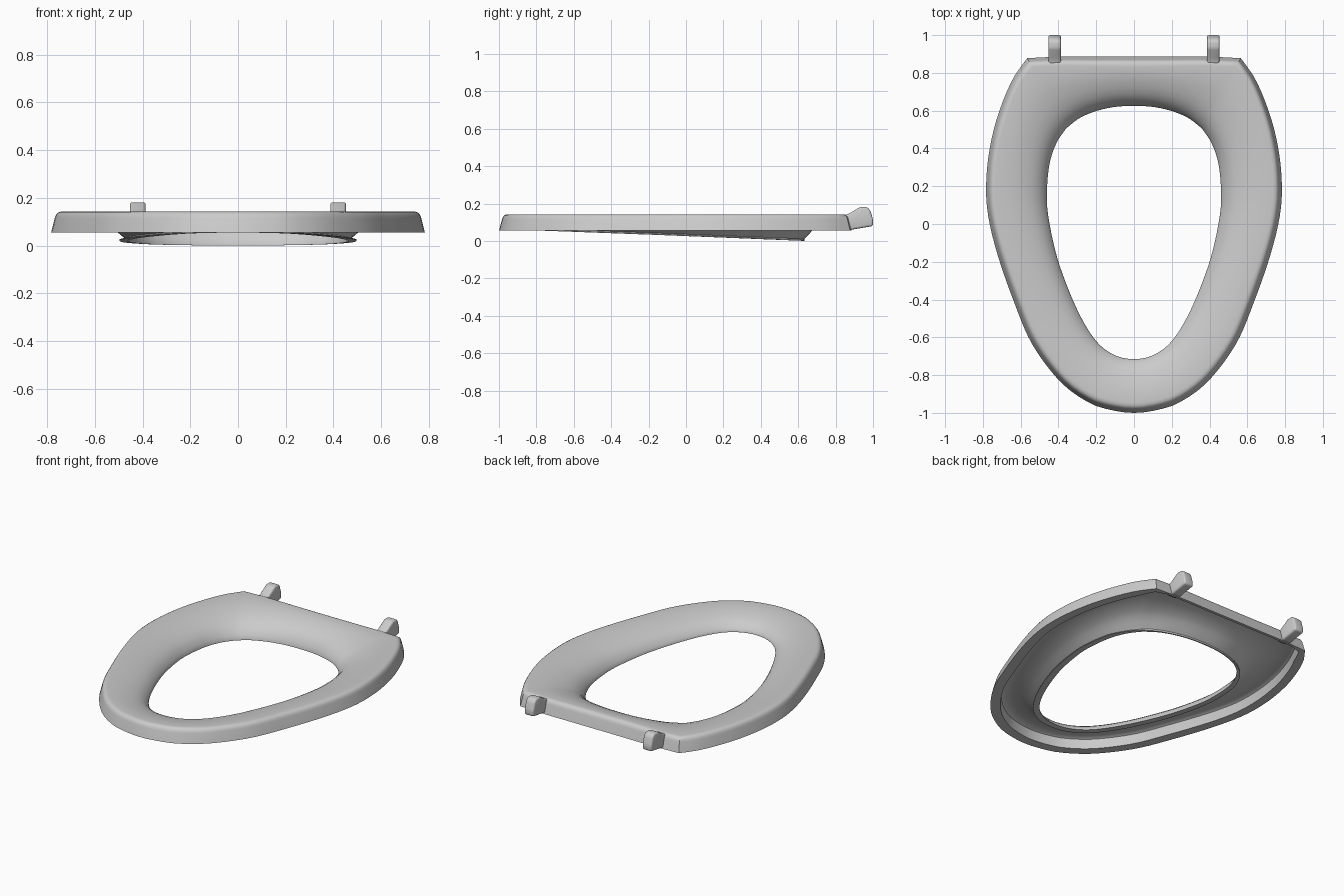
import bpy, bmesh, math
from mathutils import Vector

if "Cube" in bpy.data.objects:
    bpy.data.objects.remove(bpy.data.objects["Cube"])

grey = bpy.data.materials.new("light grey plastic")
grey.use_nodes = True
grey.diffuse_color = (0.6, 0.6, 0.6, 1)
grey.node_tree.nodes["Principled BSDF"].inputs["Base Color"].default_value = (0.6, 0.6, 0.6, 1)

SIDE, BACK = 44, 14          # samples from front to corner, and corner to back centre
TOP, RIM = 0.143, 0.055


def spline(points, count):
    """Evenly spaced samples on a smooth curve through the points."""
    p = [Vector(q) for q in points]
    p = [2 * p[0] - p[1]] + p + [2 * p[-1] - p[-2]]
    if points[0][0] == 0:
        p[0] = Vector((-p[2].x, p[2].y))
    if points[-1][0] == 0:
        p[-1] = Vector((-p[-3].x, p[-3].y))
    fine = []
    for a, b, c, d in zip(p, p[1:], p[2:], p[3:]):
        for k in range(20):
            t = k / 20
            fine.append(0.5 * (2 * b + (c - a) * t + (2 * a - 5 * b + 4 * c - d) * t ** 2
                               + (3 * b - a - 3 * c + d) * t ** 3))
    fine.append(p[-2])
    dist = [0]
    for a, b in zip(fine, fine[1:]):
        dist.append(dist[-1] + (b - a).length)
    out, j = [], 0
    for i in range(count + 1):
        s = dist[-1] * i / count
        while j < len(dist) - 2 and dist[j + 1] < s:
            j += 1
        out.append(fine[j].lerp(fine[j + 1], (s - dist[j]) / (dist[j + 1] - dist[j])))
    return out


def outline(side, back):
    """Half outline from front to back, mirrored into a closed loop."""
    half = spline(side, SIDE) + spline(back, BACK)[1:]
    return half + [Vector((-q.x, q.y)) for q in half[-2:0:-1]]


outer = outline([(0, -1), (.12, -.985), (.24, -.945), (.39, -.835), (.54, -.635), (.64, -.4),
                 (.72, -.17), (.768, .02), (.783, .17), (.773, .34), (.74, .51), (.69, .66),
                 (.635, .78), (.565, .878)],
                [(.565, .878), (.39, .886), (.2, .886), (0, .886)])
inner = outline([(0, -.715), (.1, -.695), (.2, -.62), (.3, -.455), (.4, -.2), (.452, .03),
                 (.461, .17), (.447, .32), (.41, .43), (.36, .505)],
                [(.36, .505), (.29, .56), (.2, .598), (.1, .62), (0, .625)])


def lip_z(y):
    return 0.055 - 0.054 * (y + 0.715) / 1.34


def section(i):
    """Closed cross-section of the ring at one station."""
    o, n = outer[i], inner[i]
    span = (n - o).length
    inward = (n - o) / span
    low = lip_z(n.y)
    drop = TOP - low
    k = min(i, len(outer) - i)
    back = min(max((k - SIDE + 2) / 4, 0), 1)
    rim = 0.06 - 0.042 * back
    flange = 0.04 - 0.032 * min(max((n.y - 0.3) / 0.3, 0), 1)

    rows = [(0, RIM), (0.016, 0.115), (0.02, 0.126), (0.027, 0.136), (0.038, 0.142), (0.052, TOP)]
    # Dished top rolling down into the opening
    dish = [(.35, .03), (.5, .1), (.64, .2), (.76, .32), (.85, .46), (.92, .62), (.97, .8)]
    rows += [(span * t, TOP - drop * f) for t, f in dish]
    rows += [(span, low + 0.006), (span, low)]
    # Flange under the opening, then the hollow underside
    rows += [(span - flange, low), (span - flange, low + 0.004),
             (span - min(flange, 0.014), low + 0.01)]
    rows += [(span * t - 0.016, TOP - drop * f - 0.014) for t, f in reversed(dish[1:-1])]
    rows += [(rim + 0.025, 0.125), (rim + 0.006, 0.115), (rim, RIM)]
    return [(*(o + inward * d), z) for d, z in rows]


def finish(bm, name, angle):
    bmesh.ops.recalc_face_normals(bm, faces=bm.faces)
    mesh = bpy.data.meshes.new(name)
    bm.to_mesh(mesh)
    bm.free()
    mesh.materials.append(grey)
    obj = bpy.data.objects.new(name, mesh)
    bpy.context.collection.objects.link(obj)
    bpy.ops.object.select_all(action="DESELECT")
    obj.select_set(True)
    bpy.context.view_layer.objects.active = obj
    bpy.ops.object.shade_smooth_by_angle(angle=math.radians(angle))
    return obj


# Seat ring
bm = bmesh.new()
loops = [[bm.verts.new(c) for c in section(i)] for i in range(len(outer))]
for a, b in zip(loops, loops[1:] + loops[:1]):
    for j in range(len(a)):
        m = (j + 1) % len(a)
        bm.faces.new((a[j], a[m], b[m], b[j]))
finish(bm, "seat_ring", 40)

# Hinge lugs
lug = [(.83, .075), (.83, .132), (.87, .145), (.93, .182), (.968, .182), (.985, .165),
       (1, .115), (1, .08), (.87, .058)]
for side, name in ((1, "left_hinge_lug"), (-1, "right_hinge_lug")):
    bm = bmesh.new()
    face = bm.faces.new([bm.verts.new((side * 0.42 - 0.033, y, z)) for y, z in lug])
    moved = bmesh.ops.extrude_face_region(bm, geom=[face])["geom"]
    bmesh.ops.translate(bm, vec=(0.066, 0, 0),
                        verts=[v for v in moved if isinstance(v, bmesh.types.BMVert)])
    bmesh.ops.bevel(bm, geom=bm.edges[:], offset=0.011, segments=3, profile=0.5,
                    affect="EDGES", clamp_overlap=True)
    finish(bm, name, 50)
